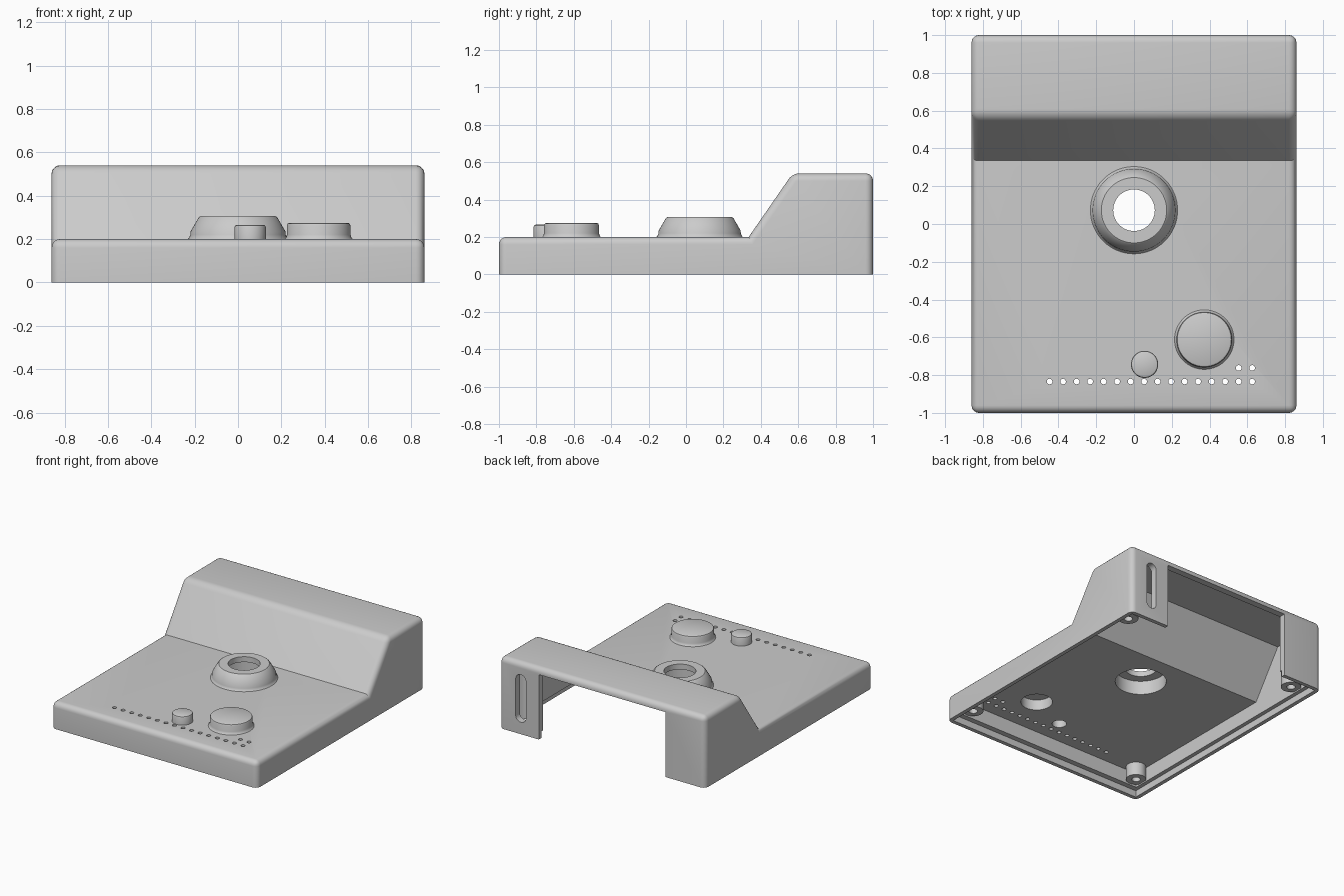
import bpy, bmesh, math
from mathutils import Matrix

if "Cube" in bpy.data.objects:
    bpy.data.objects.remove(bpy.data.objects["Cube"], do_unlink=True)

GREY = (0.6, 0.6, 0.6, 1)
plastic = bpy.data.materials.new("grey plastic")
plastic.use_nodes = True
plastic.diffuse_color = GREY
plastic.node_tree.nodes["Principled BSDF"].inputs["Base Color"].default_value = GREY


def make(name, bm):
    bmesh.ops.recalc_face_normals(bm, faces=bm.faces[:])
    mesh = bpy.data.meshes.new(name)
    bm.to_mesh(mesh)
    bm.free()
    mesh.materials.append(plastic)
    ob = bpy.data.objects.new(name, mesh)
    bpy.context.collection.objects.link(ob)
    return ob


def smooth(ob):
    bpy.ops.object.select_all(action="DESELECT")
    ob.select_set(True)
    bpy.context.view_layer.objects.active = ob
    bpy.ops.object.shade_smooth_by_angle(angle=math.radians(35))


def extrude_side(profile, half_width):
    """Side profile of (y, z) points, extruded across x."""
    bm = bmesh.new()
    face = bm.faces.new([bm.verts.new((-half_width, y, z)) for y, z in profile])
    out = bmesh.ops.extrude_face_region(bm, geom=[face])
    verts = [g for g in out["geom"] if isinstance(g, bmesh.types.BMVert)]
    bmesh.ops.translate(bm, verts=verts, vec=(2 * half_width, 0, 0))
    return bm


def revolve(name, profile, x, y, steps=64):
    """Closed (radius, z) loop turned about a vertical axis."""
    bm = bmesh.new()
    verts = [bm.verts.new((r, 0, z)) for r, z in profile]
    edges = [bm.edges.new((verts[i - 1], verts[i])) for i in range(len(verts))]
    bmesh.ops.spin(bm, geom=verts + edges, cent=(0, 0, 0), axis=(0, 0, 1),
                   angle=math.tau, steps=steps, use_duplicate=False)
    bmesh.ops.remove_doubles(bm, verts=bm.verts[:], dist=0.0001)
    bmesh.ops.translate(bm, verts=bm.verts[:], vec=(x, y, 0))
    ob = make(name, bm)
    smooth(ob)
    return ob


def add_cylinder(bm, x, y, radius, z0, z1, segments):
    bmesh.ops.create_cone(bm, cap_ends=True, segments=segments, radius1=radius,
                          radius2=radius, depth=z1 - z0,
                          matrix=Matrix.Translation((x, y, (z0 + z1) / 2)))


def add_box(bm, low, high):
    size = [b - a for a, b in zip(low, high)]
    mid = [(a + b) / 2 for a, b in zip(low, high)]
    bmesh.ops.create_cube(bm, size=1,
                          matrix=Matrix.Translation(mid) @ Matrix.Diagonal((*size, 1)))


def cut(target, bm):
    """Subtract a temporary solid from the target."""
    cutter = make("cutter", bm)
    cutter.hide_render = True
    mod = target.modifiers.new("cut", "BOOLEAN")
    mod.operation = "DIFFERENCE"
    mod.solver = "EXACT"
    mod.object = cutter
    bpy.context.view_layer.update()
    dg = bpy.context.evaluated_depsgraph_get()
    mesh = bpy.data.meshes.new_from_object(target.evaluated_get(dg))
    target.modifiers.clear()
    target.data = mesh
    bpy.data.objects.remove(cutter, do_unlink=True)


# Enclosure: low deck, sloped step, raised back, with rounded outer edges
W = 0.86
bm = extrude_side([(-1, 0), (-1, 0.2), (0.335, 0.2), (0.57, 0.54), (1, 0.54), (1, 0)], W)


def rounded(e):
    a, b = (v.co for v in e.verts)
    on_floor = a.z < 0.01 and b.z < 0.01
    crease = abs(a.y - 0.335) < 0.01 and abs(b.y - 0.335) < 0.01
    return not on_floor and not crease


bmesh.ops.recalc_face_normals(bm, faces=bm.faces[:])
bmesh.ops.bevel(bm, geom=[e for e in bm.edges if rounded(e)], offset=0.04,
                offset_type="OFFSET", segments=5, profile=0.5, affect="EDGES",
                clamp_overlap=True)
case = make("enclosure", bm)

# Hollow inside
cut(case, extrude_side([(-0.93, -0.1), (-0.93, 0.16), (0.37, 0.16),
                        (0.605, 0.5), (0.95, 0.5), (0.95, -0.1)], W - 0.06))

# Recess for the base plate
bm = bmesh.new()
add_box(bm, (-W + 0.03, -0.97, -0.1), (W - 0.03, 0.97, 0.05))
cut(case, bm)

# Wide rear opening
bm = bmesh.new()
add_box(bm, (-0.53, 0.85, -0.2), (0.53, 1.2, 0.49))
cut(case, bm)

# Upright rounded slot in the rear panel
bm = bmesh.new()
slot = []
for i in range(24):
    a = math.tau * (i + 0.5) / 24
    z = 0.27 + math.copysign(0.137, math.sin(a)) + 0.043 * math.sin(a)
    slot.append(bm.verts.new((0.68 + 0.043 * math.cos(a), 0.9, z)))
out = bmesh.ops.extrude_face_region(bm, geom=[bm.faces.new(slot)])
bmesh.ops.translate(bm, vec=(0, 0.2, 0),
                    verts=[g for g in out["geom"] if isinstance(g, bmesh.types.BMVert)])
cut(case, bm)

# Deck holes: socket, dial, button and the row of small holes
RING, DIAL, BUTTON = (0, 0.073), (0.372, -0.612), (0.056, -0.743)
bm = bmesh.new()
add_cylinder(bm, *RING, 0.185, 0.1, 0.3, 64)
add_cylinder(bm, *DIAL, 0.12, 0.1, 0.3, 64)
add_cylinder(bm, *BUTTON, 0.06, 0.1, 0.3, 48)
PITCH = 0.0715
for i in range(16):
    add_cylinder(bm, -0.447 + i * PITCH, -0.834, 0.015, 0.1, 0.3, 16)
for i in (14, 15):
    add_cylinder(bm, -0.447 + i * PITCH, -0.762, 0.015, 0.1, 0.3, 16)
cut(case, bm)
smooth(case)

# Raised conical collar with a stepped bore
revolve("collar", [(0.178, 0.16), (0.19, 0.16), (0.19, 0.195), (0.236, 0.195),
                   (0.226, 0.205), (0.22, 0.22), (0.219, 0.235), (0.181, 0.3),
                   (0.173, 0.306), (0.11, 0.306), (0.11, 0.265), (0.178, 0.265)], *RING)

# Hollow dial cap and small button cap
revolve("dial_cap", [(0.11, 0.16), (0.125, 0.16), (0.125, 0.195), (0.163, 0.195),
                     (0.152, 0.205), (0.147, 0.22), (0.147, 0.262), (0.143, 0.271),
                     (0.135, 0.275), (0, 0.275), (0, 0.24), (0.11, 0.24)], *DIAL)
revolve("button_cap", [(0.05, 0.16), (0.065, 0.16), (0.065, 0.195), (0.072, 0.195),
                       (0.072, 0.255), (0.069, 0.262), (0.062, 0.266), (0, 0.266),
                       (0, 0.235), (0.05, 0.235)], *BUTTON, 48)

# Screw posts in the four corners
for side, x in (("left", 0.74), ("right", -0.74)):
    for end, y, top in (("front", -0.86, 0.17), ("back", 0.82, 0.51)):
        revolve(f"{end}_{side}_screw_post",
                [(0.03, 0.06), (0.07, 0.06), (0.07, top), (0, top),
                 (0, 0.15), (0.03, 0.15)], x, y, 32)
